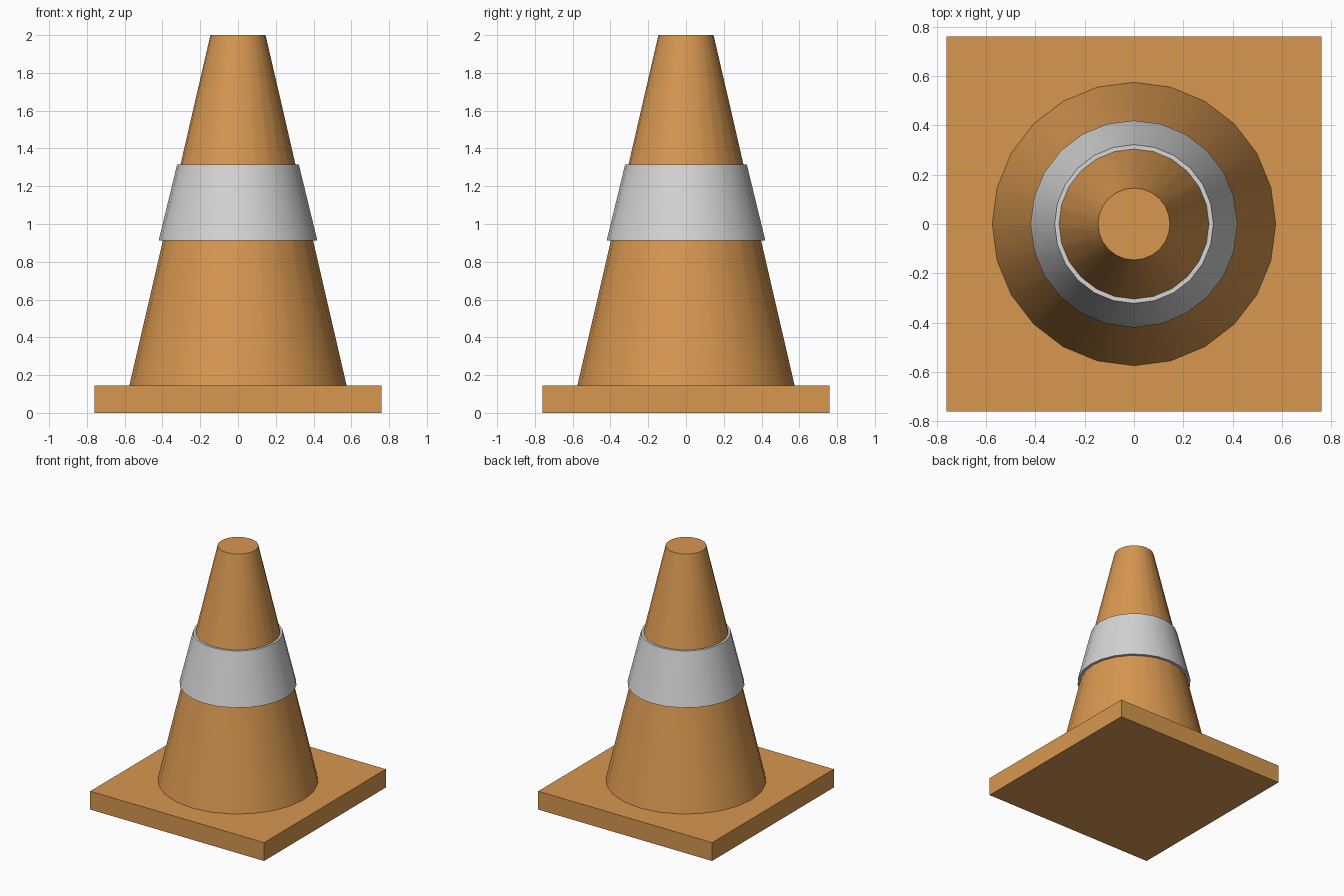
import bpy, bmesh, math

cube = bpy.data.objects.get("Cube")
if cube:
    bpy.data.objects.remove(cube, do_unlink=True)

SIDES = 24


def material(name, color):
    mat = bpy.data.materials.new(name)
    mat.use_nodes = True
    mat.diffuse_color = (*color, 1)
    mat.node_tree.nodes["Principled BSDF"].inputs["Base Color"].default_value = (*color, 1)
    return mat


def finish(bm, name, mat):
    bmesh.ops.recalc_face_normals(bm, faces=bm.faces)
    mesh = bpy.data.meshes.new(name)
    bm.to_mesh(mesh)
    bm.free()
    mesh.materials.append(mat)
    obj = bpy.data.objects.new(name, mesh)
    bpy.context.collection.objects.link(obj)
    bpy.ops.object.select_all(action="DESELECT")
    obj.select_set(True)
    bpy.context.view_layer.objects.active = obj
    bpy.ops.object.shade_smooth_by_angle(angle=math.radians(30))
    return obj


def lathe(name, profile, mat, closed=False):
    """Spin (radius, height) points; cap the ends unless the profile is closed."""
    bm = bmesh.new()
    rings = []
    for r, z in profile:
        angles = [math.tau * i / SIDES for i in range(SIDES)]
        rings.append([bm.verts.new((r * math.cos(a), r * math.sin(a), z)) for a in angles])
    pairs = list(zip(rings, rings[1:]))
    if closed:
        pairs.append((rings[-1], rings[0]))
    else:
        bm.faces.new(rings[0])
        bm.faces.new(rings[-1])
    for low, high in pairs:
        for i in range(SIDES):
            j = (i + 1) % SIDES
            bm.faces.new((low[i], low[j], high[j], high[i]))
    return finish(bm, name, mat)


orange = material("orange plastic", (0.68, 0.31, 0.08))
grey = material("light grey band", (0.66, 0.66, 0.67))

# Square base slab
bm = bmesh.new()
bmesh.ops.create_cube(bm, size=1)
bmesh.ops.scale(bm, vec=(1.52, 1.52, 0.145), verts=bm.verts)
bmesh.ops.translate(bm, vec=(0, 0, 0.0725), verts=bm.verts)
finish(bm, "base", orange)

# Tapered body with a flat top
lathe("cone_body", [(0.575, 0.145), (0.146, 2.0)], orange)

# Raised reflective sleeve, its inner wall lying on the body
lathe("reflective_band",
      [(0.42, 0.912), (0.322, 1.316), (0.304, 1.316), (0.397, 0.912)],
      grey, closed=True)
